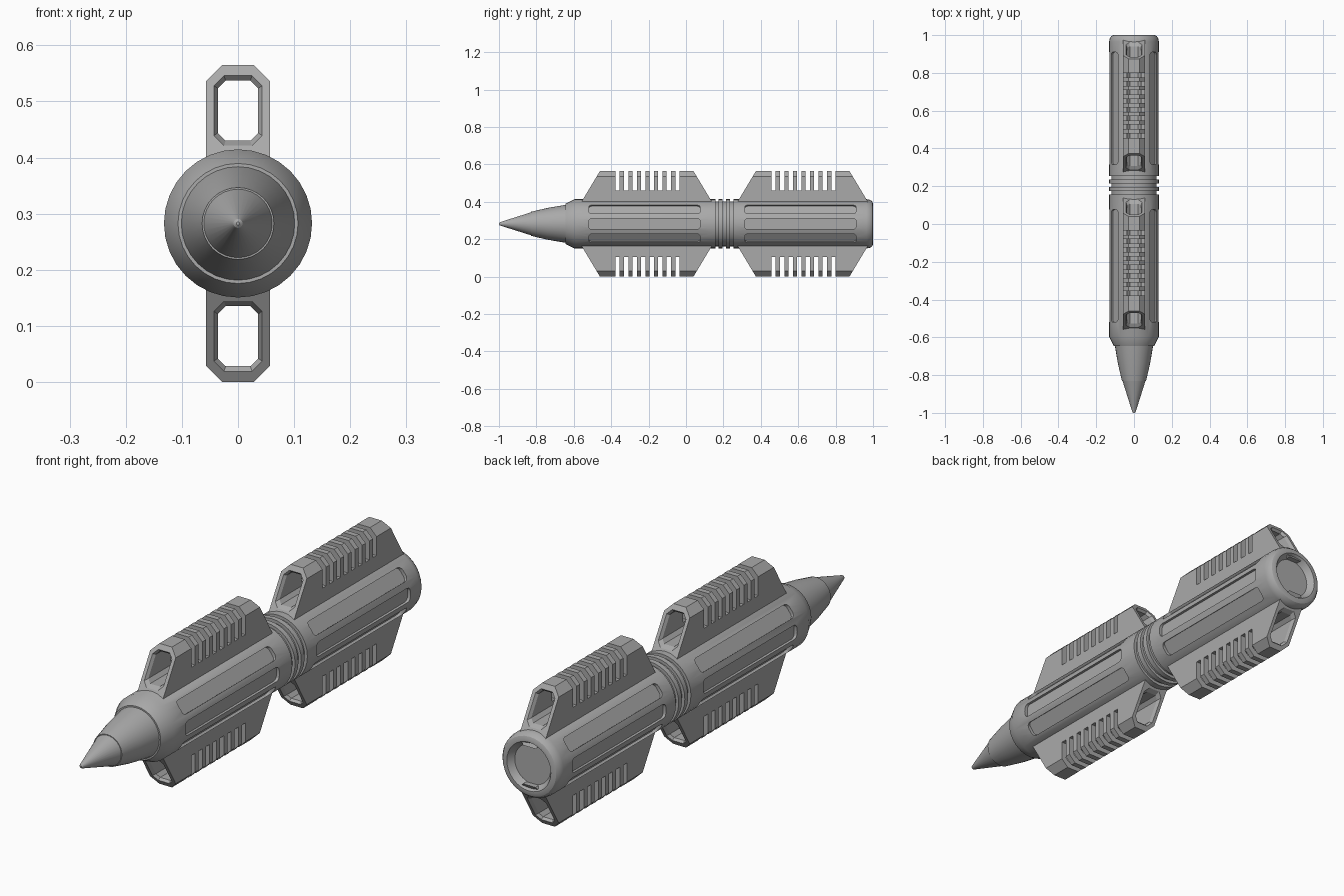
import bpy, bmesh
from math import radians, pi, cos, sin
from mathutils import Matrix, Vector

AXIS = 0.2825    # height of the body's centre line
SHIFT = 0.834    # distance from the front section to the rear one

if "Cube" in bpy.data.objects:
    bpy.data.objects.remove(bpy.data.objects["Cube"])

metal = bpy.data.materials.new("plain_grey")
metal.use_nodes = True
GREY = (0.4, 0.4, 0.4, 1)
metal.diffuse_color = GREY
metal.node_tree.nodes["Principled BSDF"].inputs["Base Color"].default_value = GREY


def finish(bm, name):
    bmesh.ops.recalc_face_normals(bm, faces=bm.faces)
    mesh = bpy.data.meshes.new(name)
    bm.to_mesh(mesh)
    bm.free()
    mesh.materials.append(metal)
    obj = bpy.data.objects.new(name, mesh)
    bpy.context.collection.objects.link(obj)
    return obj


def activate(obj):
    bpy.ops.object.select_all(action="DESELECT")
    obj.select_set(True)
    bpy.context.view_layer.objects.active = obj


def carve(obj, cutter):
    activate(obj)
    mod = obj.modifiers.new("carve", "BOOLEAN")
    mod.object, mod.operation, mod.solver = cutter, "DIFFERENCE", "EXACT"
    bpy.ops.object.modifier_apply(modifier=mod.name)
    bpy.data.objects.remove(cutter)


def smooth(obj, angle=30):
    activate(obj)
    bpy.ops.object.shade_smooth_by_angle(angle=radians(angle))


def lathe(name, profile, sides=32):
    """Turn (y, radius) points around the centre line, capping both ends."""
    bm = bmesh.new()
    rings = []
    for y, r in profile:
        rings.append([bm.verts.new((r * cos(2 * pi * i / sides), y,
                                    AXIS + r * sin(2 * pi * i / sides)))
                      for i in range(sides)])
    for a, b in zip(rings, rings[1:]):
        for i in range(sides):
            j = (i + 1) % sides
            bm.faces.new((a[i], a[j], b[j], b[i]))
    bm.faces.new(rings[0])
    bm.faces.new(rings[-1])
    return finish(bm, name)


def add_box(bm, centre, size, turn=Matrix()):
    mat = Matrix.Translation(centre) @ turn @ Matrix.Diagonal((*size, 1))
    return bmesh.ops.create_cube(bm, size=1, matrix=mat)["verts"]


# Body: two barrels joined by a grooved collar, with a dished rear end
R = 0.132
profile = [(-0.645, 0.09), (-0.645, 0.107), (-0.595, R)]
for y in (0.157, 0.196, 0.235):
    profile += [(y, R), (y, 0.12), (y + 0.018, 0.12), (y + 0.018, R)]
profile += [(0.965, R), (0.985, 0.128), (0.996, 0.119), (1, 0.108),
            (1, 0.098), (0.985, 0.088), (0.975, 0.08)]
body = lathe("body", profile)

# Long round-ended recesses along both flanks of each barrel
bm = bmesh.new()
for centre in (-0.222, -0.222 + SHIFT):
    for side in (0, 180):
        for tilt in (-37, 0, 37):
            turn = Matrix.Rotation(radians(side + tilt), 4, "Y")
            place = turn @ Vector((0.158, 0, 0)) + Vector((0, centre, AXIS))
            verts = add_box(bm, place, (0.08, 0.595, 0.058), turn)
            axis = turn @ Vector((1, 0, 0))
            edges = {e for v in verts for e in v.link_edges
                     if abs((e.verts[0].co - e.verts[1].co).normalized().dot(axis)) > 0.9}
            bmesh.ops.bevel(bm, geom=list(edges), offset=0.016, segments=3,
                            profile=0.5, affect="EDGES")
carve(body, finish(bm, "recess_cutter"))
smooth(body)

# Nose: stepped pointed cone
nose = lathe("nose", [(-1, 0.003), (-0.996, 0.008), (-0.985, 0.012), (-0.83, 0.061),
                      (-0.83, 0.064), (-0.74, 0.085), (-0.64, 0.102)])
smooth(nose)


def octagon(half, low, high, cut):
    pts = [(half, low + cut), (half, high - cut), (half - cut, high)]
    pts += [(-x, z) for x, z in reversed(pts)]
    return pts + [(cut - half, low), (half - cut, low)]


def fin(name, shift, flip):
    """Hollow eight-sided rail with raked ends and a slotted crest."""
    outer = octagon(0.057, 0.36, 0.565, 0.029)
    rim = octagon(0.043, 0.421, 0.546, 0.018)
    hole = octagon(0.036, 0.43, 0.537, 0.014)
    bm = bmesh.new()
    loops = []
    for shape, end, inset in ((outer, -1, 0), (outer, 1, 0), (rim, 1, 0),
                              (hole, 1, 0.014), (hole, -1, 0.014), (rim, -1, 0)):
        loops.append([bm.verts.new((x, -0.21 + end * (0.25 + 0.6 * (0.565 - z) - inset), z))
                      for x, z in shape])
    for a, b in zip(loops, loops[1:] + loops[:1]):
        for i in range(8):
            j = (i + 1) % 8
            bm.faces.new((a[i], a[j], b[j], b[i]))
    rail = finish(bm, name)

    # Row of eight slots through the crest
    bm = bmesh.new()
    for i in range(8):
        add_box(bm, (0, -0.366 + 0.0458 * i, 0.56), (0.2, 0.0235, 0.2))
    carve(rail, finish(bm, "slot_cutter"))
    place = Matrix.Translation((0, shift, 0))
    if flip:
        mirror = Matrix.Diagonal((1, 1, -1, 1))
        place = place @ Matrix.Translation((0, 0, 2 * AXIS)) @ mirror
    rail.data.transform(place)
    if flip:
        rail.data.flip_normals()


for place, shift in (("front", 0), ("rear", SHIFT)):
    fin(place + "_upper_fin", shift, False)
    fin(place + "_lower_fin", shift, True)
